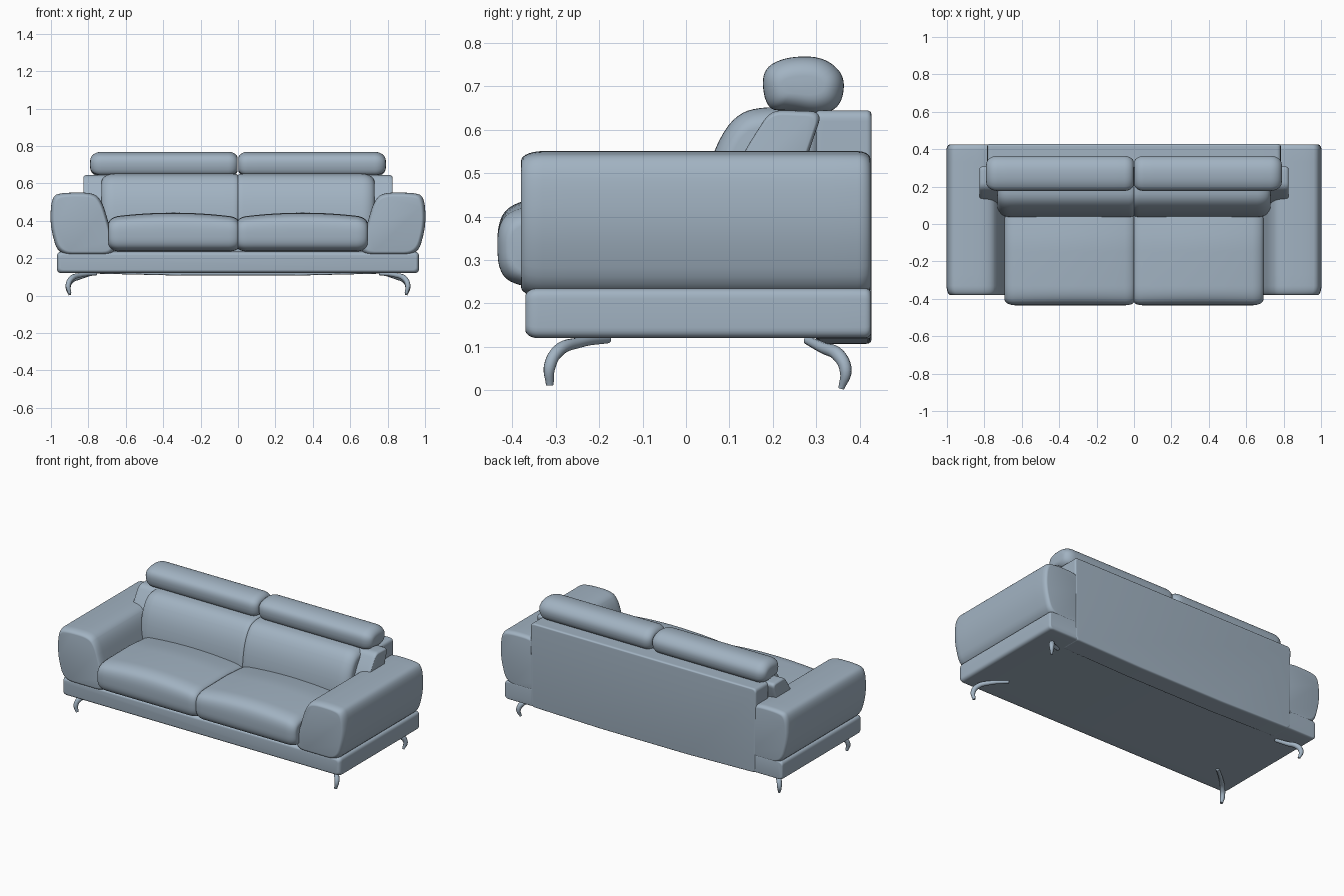
import bpy, bmesh, math
from mathutils import Vector

cube = bpy.data.objects.get("Cube")
if cube:
    bpy.data.objects.remove(cube, do_unlink=True)

COLOUR = (0.36, 0.45, 0.54, 1)
leather = bpy.data.materials.new("blue_grey_leather")
leather.use_nodes = True
leather.diffuse_color = COLOUR
leather.node_tree.nodes["Principled BSDF"].inputs["Base Color"].default_value = COLOUR


def finish(obj, angle=50):
    obj.data.materials.clear()
    obj.data.materials.append(leather)
    bpy.ops.object.select_all(action='DESELECT')
    obj.select_set(True)
    bpy.context.view_layer.objects.active = obj
    bpy.ops.object.shade_smooth_by_angle(angle=math.radians(angle))


def fillet(points, radius, steps=6):
    """Round every corner of a closed outline."""
    pts = [Vector(p) for p in points]
    out = []
    for i, p in enumerate(pts):
        ends = []
        for q in (pts[i - 1], pts[(i + 1) % len(pts)]):
            d = q - p
            ends.append(p + d.normalized() * min(radius, d.length * 0.48))
        for k in range(steps + 1):
            t = k / steps
            out.append(ends[0] * (1 - t) ** 2 + p * 2 * t * (1 - t) + ends[1] * t * t)
    return out


def padded(name, outline, axis, start, end, round_start, round_end,
           radius=0.05, crown=0, flip=1):
    """Extrude an outline along x or y with padded ends; (length, inset) per end."""
    prof = fillet(outline, radius)
    lo = Vector([min(p[i] for p in prof) for i in (0, 1)])
    hi = Vector([max(p[i] for p in prof) for i in (0, 1)])
    mid, half = (lo + hi) / 2, (hi - lo) / 2

    # stations along the axis, dense in the rounded ends
    stations = []
    n = 7
    for k in range(n + 1):
        a = math.pi / 2 * k / n
        stations.append((start + round_start[0] * (1 - math.sin(a)),
                         round_start[1] * (1 - math.cos(a))))
    stations.reverse()
    a0, a1 = start + round_start[0], end - round_end[0]
    stations += [(a0 + (a1 - a0) * k / 12, 0) for k in range(1, 12)]
    for k in range(n + 1):
        a = math.pi / 2 * k / n
        stations.append((end - round_end[0] * (1 - math.sin(a)),
                         round_end[1] * (1 - math.cos(a))))

    bm = bmesh.new()
    rings = []
    for s, inset in stations:
        u = 2 * (s - start) / (end - start) - 1
        ring = []
        for p in prof:
            a = mid[0] + (p[0] - mid[0]) * (1 - inset / half[0])
            z = mid[1] + (p[1] - mid[1]) * (1 - inset / half[1])
            z += crown * (1 - u * u) * max(0, (z - mid[1]) / half[1])
            co = (s, a, z) if axis == 'x' else (a, s, z)
            ring.append(bm.verts.new((co[0] * flip, co[1], co[2])))
        rings.append(ring)
    for r, q in zip(rings, rings[1:]):
        for i in range(len(r)):
            j = (i + 1) % len(r)
            bm.faces.new((r[i], r[j], q[j], q[i]))
    bm.faces.new(rings[0])
    bm.faces.new(rings[-1])
    bmesh.ops.remove_doubles(bm, verts=bm.verts, dist=1e-5)
    bmesh.ops.recalc_face_normals(bm, faces=bm.faces)
    me = bpy.data.meshes.new(name)
    bm.to_mesh(me)
    bm.free()
    obj = bpy.data.objects.new(name, me)
    bpy.context.collection.objects.link(obj)
    finish(obj)
    return obj


def leg(name, path, radii, flip):
    """Curved tapering leg."""
    cu = bpy.data.curves.new(name, 'CURVE')
    cu.dimensions = '3D'
    cu.bevel_depth = 1
    cu.bevel_resolution = 3
    cu.use_fill_caps = True
    sp = cu.splines.new('BEZIER')
    sp.bezier_points.add(len(path) - 1)
    for bp, co, r in zip(sp.bezier_points, path, radii):
        bp.co = (co[0] * flip, co[1], co[2])
        bp.radius = r
        bp.handle_left_type = bp.handle_right_type = 'AUTO'
    sp.resolution_u = 6
    obj = bpy.data.objects.new(name, cu)
    bpy.context.collection.objects.link(obj)
    bpy.ops.object.select_all(action='DESELECT')
    obj.select_set(True)
    bpy.context.view_layer.objects.active = obj
    bpy.ops.object.convert(target='MESH')
    finish(bpy.context.view_layer.objects.active)


# Plinth under the whole seat
padded("plinth", [(-.968, .12), (.968, .12), (.968, .235), (-.968, .235)],
       'y', -.37, .425, (.03, .018), (.015, .008), radius=.025)

# Back panel with a slightly sagging lower edge
padded("back_panel", [(-.78, .118), (-.3, .107), (.3, .107), (.78, .118),
                      (.785, .645), (-.785, .645)],
       'y', .3, .427, (.01, .006), (.012, .008), radius=.025)

ARM = [(.962, .215), (1.006, .38), (.996, .535), (.93, .551), (.77, .551),
       (.725, .5), (.695, .40), (.645, .215)]
SEAT = [(-.433, .265), (-.436, .385), (-.38, .417), (-.1, .42), (.12, .40),
        (.12, .24), (-.375, .236)]
BACK = [(.04, .3), (.035, .42), (.06, .55), (.115, .64), (.2, .656),
        (.32, .64), (.32, .3)]
WING = [(.07, .42), (.14, .56), (.195, .646), (.315, .642), (.28, .54), (.24, .42)]
HEAD = [(.185, .645), (.172, .735), (.225, .768), (.315, .77), (.368, .725),
        (.358, .655), (.31, .632), (.24, .645)]

for side, s in (("left", 1), ("right", -1)):
    padded(side + "_arm", ARM, 'y', -.38, .425, (.05, .022), (.03, .018),
           radius=.07, flip=s)
    padded(side + "_seat_cushion", SEAT, 'x', 0, .692, (.05, .018), (.06, .03),
           crown=.024, radius=.05, flip=s)
    padded(side + "_back_cushion", BACK, 'x', 0, .73, (.03, .01), (.07, .045),
           radius=.07, flip=s)
    padded(side + "_back_wing", WING, 'x', .6, .826, (.01, .005), (.02, .012),
           radius=.03, flip=s)
    padded(side + "_headrest", HEAD, 'x', .002, .79, (.05, .035), (.06, .045),
           radius=.05, flip=s)
    # Headrest bracket bridging cushion and headrest
    padded(side + "_headrest_bracket", [(.21, .6), (.21, .68), (.31, .68), (.31, .6)],
           'x', .06, .7, (.02, .01), (.02, .01), radius=.02, flip=s)
    leg(side + "_front_leg",
        [(.76, -.18, .118), (.84, -.245, .11), (.892, -.295, .09),
         (.908, -.314, .055), (.9, -.314, .012)],
        [.010, .012, .015, .014, .009], s)
    leg(side + "_back_leg",
        [(.79, .28, .115), (.85, .315, .098), (.893, .352, .08),
         (.908, .368, .045), (.9, .358, .004)],
        [.010, .013, .016, .014, .007], s)
